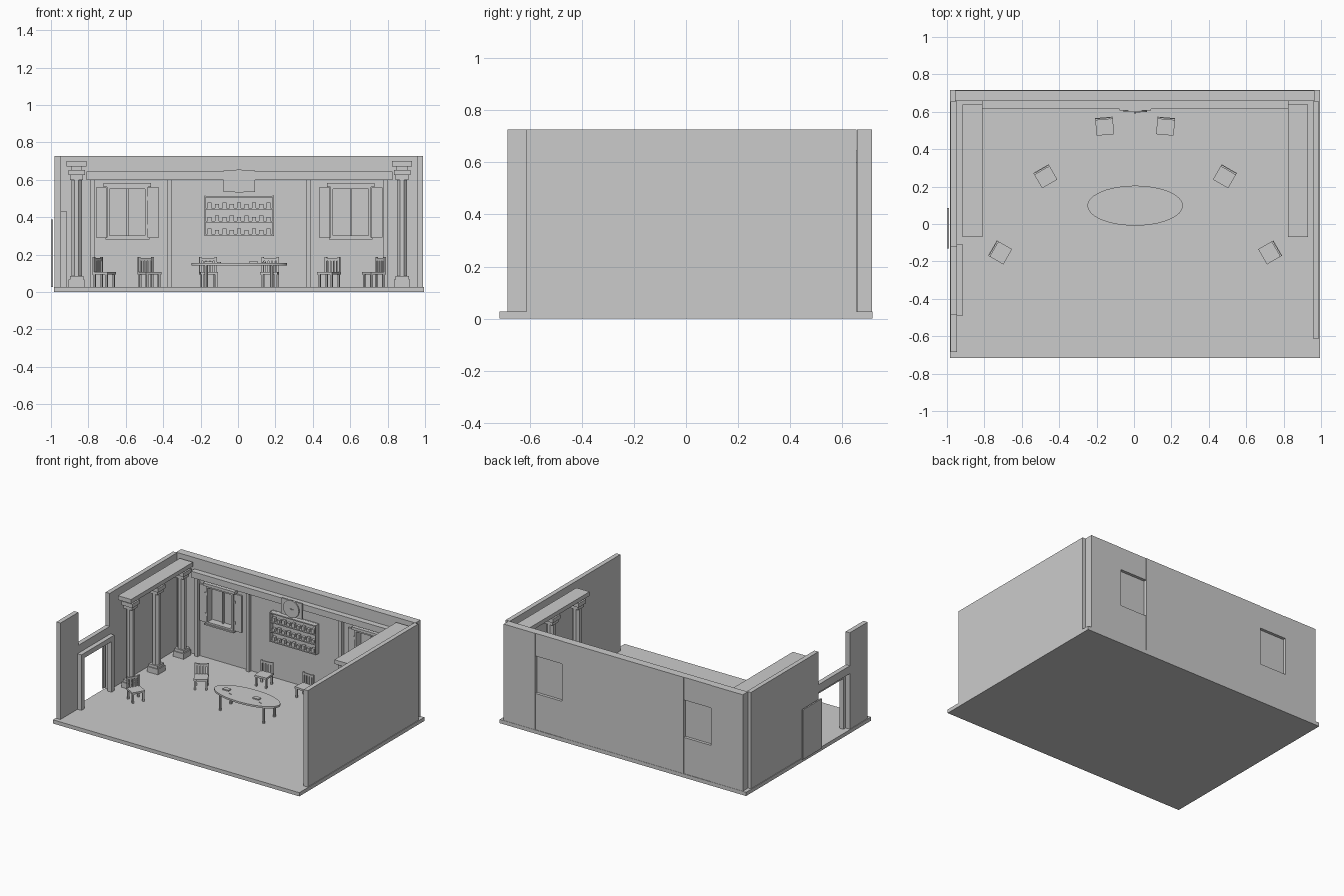
import bpy, bmesh, math
from mathutils import Matrix

if "Cube" in bpy.data.objects:
    bpy.data.objects.remove(bpy.data.objects["Cube"])

CX = 0.006      # room centre line
FZ = 0.027      # floor top
TOP = 0.727     # wall top


def finish(name, bm):
    me = bpy.data.meshes.new(name)
    bmesh.ops.recalc_face_normals(bm, faces=bm.faces[:])
    bm.to_mesh(me)
    bm.free()
    ob = bpy.data.objects.new(name, me)
    bpy.context.collection.objects.link(ob)
    return ob


def add_box(bm, x0, x1, y0, y1, z0, z1):
    m = Matrix.Translation(((x0 + x1) / 2, (y0 + y1) / 2, (z0 + z1) / 2)) @ Matrix.Diagonal((x1 - x0, y1 - y0, z1 - z0, 1))
    bmesh.ops.create_cube(bm, size=1, matrix=m)


def boxes(name, *specs):
    bm = bmesh.new()
    for s in specs:
        add_box(bm, *s)
    return finish(name, bm)


def cyl(name, r, depth, loc, seg=32, rot=None, scale=(1, 1, 1)):
    bm = bmesh.new()
    m = Matrix.Translation(loc) @ (rot or Matrix()) @ Matrix.Diagonal((*scale, 1))
    bmesh.ops.create_cone(bm, cap_ends=True, segments=seg, radius1=r, radius2=r, depth=depth, matrix=m)
    return finish(name, bm)


# Floor and side walls
boxes("floor", (-0.985, 0.995, -0.717, 0.717, 0, FZ))
boxes("right_wall", (0.957, 0.99, -0.613, 0.655, FZ, TOP))
boxes("left_wall", (-0.98, -0.947, -0.12, 0.655, FZ, TOP))
boxes("left_front_wall", (-0.98, -0.947, -0.685, -0.48, FZ, TOP))

# Doorway in the left wall, with the leaf swung open against the outside
boxes("door_lintel", (-0.98, -0.947, -0.48, -0.12, 0.43, 0.487))
boxes("door_trim", (-0.947, -0.915, -0.49, -0.455, FZ, 0.43),
      (-0.947, -0.915, -0.145, -0.11, FZ, 0.43),
      (-0.947, -0.915, -0.455, -0.145, 0.395, 0.43))
boxes("door_leaf", (-1.0, -0.99, -0.13, 0.085, FZ, 0.388))

# Back wall in sections around the two windows
WX0, WX1, WZ0, WZ1 = 0.488, 0.706, 0.29, 0.562
YB0, YB1 = 0.657, 0.715
boxes("back_wall_middle", (CX - WX0, CX + WX0, YB0, YB1, FZ, TOP))


def span(s, a, b):
    return tuple(sorted((CX + s * a, CX + s * b)))


for s, side in ((-1, "left"), (1, "right")):
    end = 0.963 if s < 0 else 0.959
    boxes(f"back_wall_{side}", (*span(s, WX1, end), YB0, YB1, FZ, TOP))
    w = span(s, WX0, WX1)
    boxes(f"wall_under_window_{side}", (*w, YB0, YB1 - 0.002, FZ, WZ0))
    boxes(f"wall_over_window_{side}", (*w, YB0, YB1 - 0.002, WZ1, TOP))
    boxes(f"window_pane_{side}", (*w, 0.684, 0.692, WZ0, WZ1))
    # Frame, sill and head trim
    xm = (w[0] + w[1]) / 2
    boxes(f"window_frame_{side}",
          (w[0], w[0] + 0.014, 0.63, 0.684, WZ0, WZ1),
          (w[1] - 0.014, w[1], 0.63, 0.684, WZ0, WZ1),
          (w[0] + 0.014, w[1] - 0.014, 0.63, 0.684, WZ0, WZ0 + 0.012),
          (w[0] + 0.014, w[1] - 0.014, 0.63, 0.684, WZ1 - 0.012, WZ1),
          (xm - 0.005, xm + 0.005, 0.665, 0.684, WZ0 + 0.012, WZ1 - 0.012))
    boxes(f"window_head_{side}", (w[0] - 0.018, w[1] + 0.018, 0.622, YB0, WZ1, WZ1 + 0.02))
    boxes(f"window_sill_{side}", (w[0] - 0.008, w[1] + 0.008, 0.622, YB0, WZ0 - 0.01, WZ0))
    # Open shutters with small hinges
    for x0, x1, h in ((w[0] - 0.06, w[0] - 0.002, w[0] - 0.012), (w[1] + 0.002, w[1] + 0.06, w[1] + 0.002)):
        boxes(f"shutter_{side}", (x0, x1, 0.641, 0.652, WZ0, WZ1 - 0.004))
        boxes(f"shutter_hinges_{side}", *[(h, h + 0.01, 0.634, 0.641, z, z + 0.02) for z in (0.34, 0.49)])
    # Wall pilasters
    for px in (0.372, 0.785):
        a = span(s, px - 0.012, px + 0.012)
        boxes(f"pilaster_{side}", (*a, 0.632, YB0, FZ, 0.60))

boxes("back_beam", (-0.81, 0.825, 0.615, YB0, 0.60, 0.645))

# Side colonnades: octagonal columns carrying a slab
oct_rot = Matrix.Rotation(math.pi / 8, 4, 'Z')
for x, side in ((-0.863, "left"), (0.877, "right")):
    boxes(f"colonnade_slab_{side}", (x - 0.053, x + 0.053, -0.07, 0.64, 0.67, 0.70))
    for y in (0.0, 0.295, 0.59):
        def sq(h, z0, z1):
            return (x - h, x + h, y - h, y + h, z0, z1)
        boxes("column_base", sq(0.043, FZ, 0.066), sq(0.036, 0.066, 0.085))
        cyl("column_shaft", 0.03, 0.515, (x, y, 0.3425), 8, oct_rot)
        boxes("column_capital", sq(0.034, 0.60, 0.625), sq(0.044, 0.625, 0.653), sq(0.03, 0.653, 0.67))

# Wall shelf with rows of small jars
SX0, SX1 = -0.18, 0.192
levels = (0.305, 0.375, 0.445, 0.51)
boxes("shelf_unit", (SX0, SX1, 0.65, YB0, 0.30, 0.515),
      (SX0, SX0 + 0.007, 0.617, 0.65, 0.30, 0.515),
      (SX1 - 0.007, SX1, 0.617, 0.65, 0.30, 0.515),
      *[(SX0 + 0.007, SX1 - 0.007, 0.617, 0.65, z - 0.004, z + 0.004) for z in levels])
for row, z in enumerate(levels[:3]):
    jars = []
    for i in range(9):
        jx = SX0 + 0.028 + i * 0.0395
        h = 0.022 if (i + row) % 2 else 0.03
        jars.append((jx - 0.011, jx + 0.011, 0.622, 0.643, z + 0.004, z + 0.004 + h))
    boxes("shelf_jars", *jars)

# Wall clock
face_rot = Matrix.Rotation(math.pi / 2, 4, 'X')
boxes("clock_board", (CX - 0.084, CX + 0.084, 0.607, 0.62, 0.535, 0.65))
cyl("clock_face", 0.063, 0.008, (CX, 0.603, 0.592), 32, face_rot)
cyl("clock_hub", 0.006, 0.008, (CX, 0.596, 0.592), 12, face_rot)
boxes("clock_hands", (CX - 0.002, CX + 0.002, 0.596, 0.599, 0.592, 0.635),
      (CX, CX + 0.03, 0.596, 0.599, 0.59, 0.594))

# Oval table with papers and pens
TY = 0.098
top = cyl("table_top", 1, 0.013, (CX, TY, 0.1485), 48, None, (0.255, 0.107, 1))
bpy.context.view_layer.objects.active = top
top.select_set(True)
bpy.ops.object.shade_smooth_by_angle()
for sx in (-1, 1):
    for sy in (-1, 1):
        cyl("table_leg", 0.009, 0.115, (CX + sx * 0.175, TY + sy * 0.062, 0.0845), 8)
for px in (-0.158, 0.083):
    boxes("paper_stack", (px - 0.024, px + 0.024, 0.082, 0.113, 0.155, 0.163))
    pen = boxes("pen", (-0.011, 0.011, -0.002, 0.002, 0, 0.004))
    pen.location = (px + 0.056, 0.057, 0.155)
    pen.rotation_euler.z = -0.45

# Chairs around the table, backs turned outward
def chair(x, y, deg):
    h, t = 0.047, 0.012
    seat = boxes("chair_seat", (-h, h, -h, h, 0.093, 0.107))
    legs = boxes("chair_legs", *[(a, a + t, b, b + t, FZ, 0.093)
                                 for a in (-h + 0.004, h - t - 0.004) for b in (-h + 0.004, h - t - 0.004)])
    back = boxes("chair_back", (-h, -h + t, h - 0.013, h - 0.002, 0.107, 0.186),
                 (h - t, h, h - 0.013, h - 0.002, 0.107, 0.186),
                 (-h + t, h - t, h - 0.012, h - 0.003, 0.166, 0.182),
                 *[(c - 0.007, c + 0.007, h - 0.010, h - 0.005, 0.107, 0.166) for c in (-0.02, 0, 0.02)][:3])
    for ob in (seat, legs, back):
        ob.location = (x, y, 0)
        ob.rotation_euler.z = math.radians(deg)


for s in (-1, 1):
    for dx, y, deg in ((0.163, 0.523, 5), (0.48, 0.255, 30), (0.722, -0.152, 60)):
        chair(CX + s * dx, y, -s * deg)
